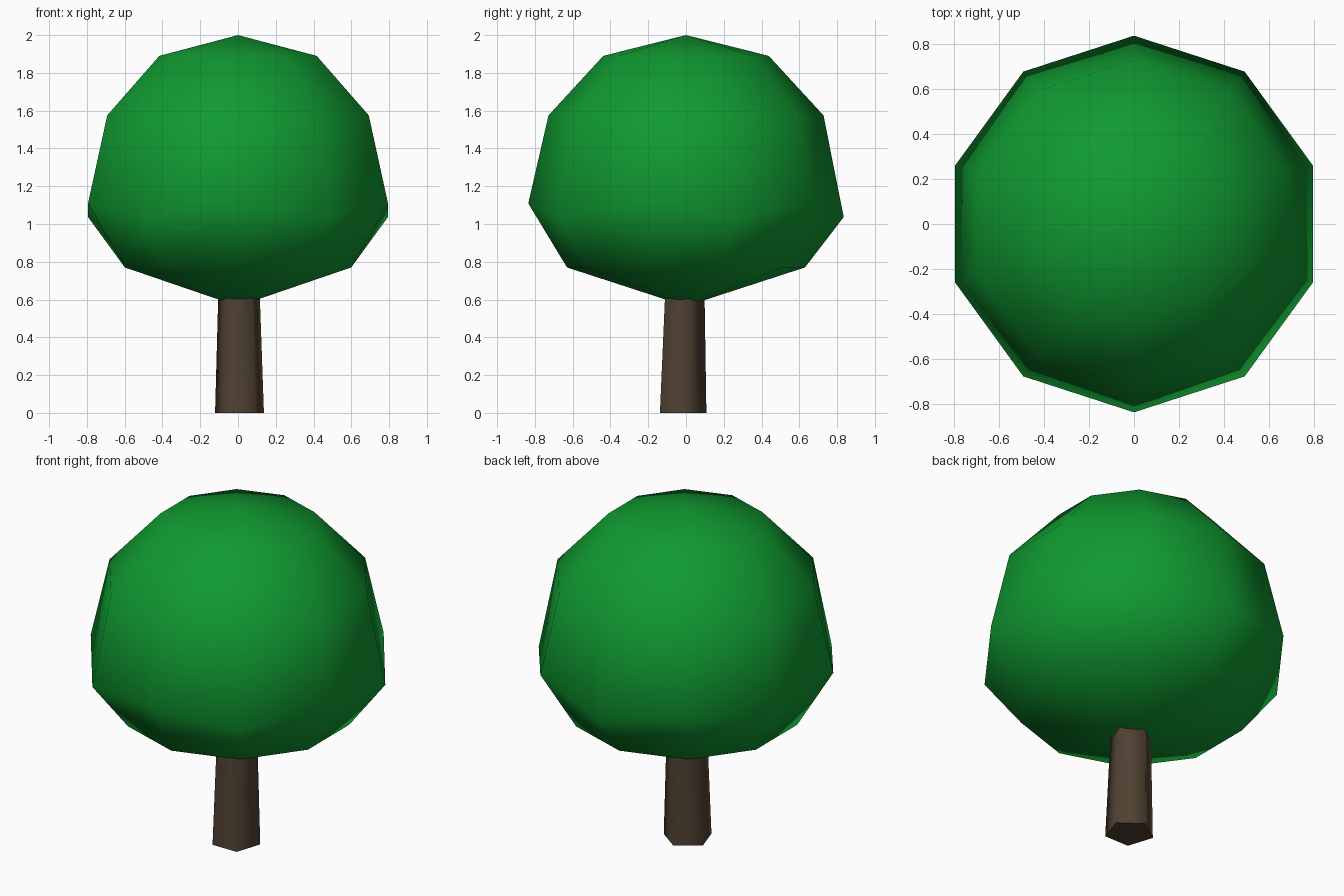
import bpy, bmesh, math

if "Cube" in bpy.data.objects:
    bpy.data.objects.remove(bpy.data.objects["Cube"])


def material(name, rgb):
    mat = bpy.data.materials.new(name)
    mat.diffuse_color = (*rgb, 1.0)
    mat.use_nodes = True
    mat.node_tree.nodes["Principled BSDF"].inputs["Base Color"].default_value = mat.diffuse_color
    return mat


def ring(bm, sides, radius, z, centre=(0, 0), zigzag=0.0):
    """Ring of vertices with one on the +y axis; odd ones raised, even ones lowered."""
    verts = []
    for i in range(sides):
        a = math.pi / 2 + 2 * math.pi * i / sides
        dz = zigzag if i % 2 else -zigzag
        verts.append(bm.verts.new((centre[0] + radius * math.cos(a),
                                   centre[1] + radius * math.sin(a), z + dz)))
    return verts


def bridge(bm, low, high):
    n = len(low)
    for i in range(n):
        j = (i + 1) % n
        bm.faces.new((low[i], low[j], high[j], high[i]))


def fan(bm, loop, z):
    tip = bm.verts.new((0, 0, z))
    for i in range(len(loop)):
        bm.faces.new((loop[i], loop[(i + 1) % len(loop)], tip))


def finish(bm, name, mat, angle):
    bmesh.ops.recalc_face_normals(bm, faces=bm.faces)
    mesh = bpy.data.meshes.new(name)
    bm.to_mesh(mesh)
    bm.free()
    mesh.materials.append(mat)
    obj = bpy.data.objects.new(name, mesh)
    bpy.context.collection.objects.link(obj)
    bpy.ops.object.select_all(action='DESELECT')
    obj.select_set(True)
    bpy.context.view_layer.objects.active = obj
    bpy.ops.object.shade_smooth_by_angle(angle=math.radians(angle))


# Foliage: ten-sided ball, flattened below, with a zigzag rim
bm = bmesh.new()
profile = [(0.63, 0.77, 0), (0.835, 1.073, 0.036), (0.728, 1.575, 0), (0.438, 1.89, 0)]
rings = [ring(bm, 10, r, z, zigzag=d) for r, z, d in profile]
for low, high in zip(rings, rings[1:]):
    bridge(bm, low, high)
fan(bm, rings[0], 0.565)
fan(bm, rings[-1], 2.0)
finish(bm, "foliage", material("leaf green", (0.005, 0.32, 0.03)), 85)

# Trunk: tapered five-sided post, slightly off centre, running into the foliage
bm = bmesh.new()
base = ring(bm, 5, 0.136, 0.0, (0.008, -0.028))
top = ring(bm, 5, 0.113, 0.7, (0.005, -0.016))
bridge(bm, base, top)
bm.faces.new(base)
bm.faces.new(top)
finish(bm, "trunk", material("bark brown", (0.08, 0.052, 0.032)), 80)
